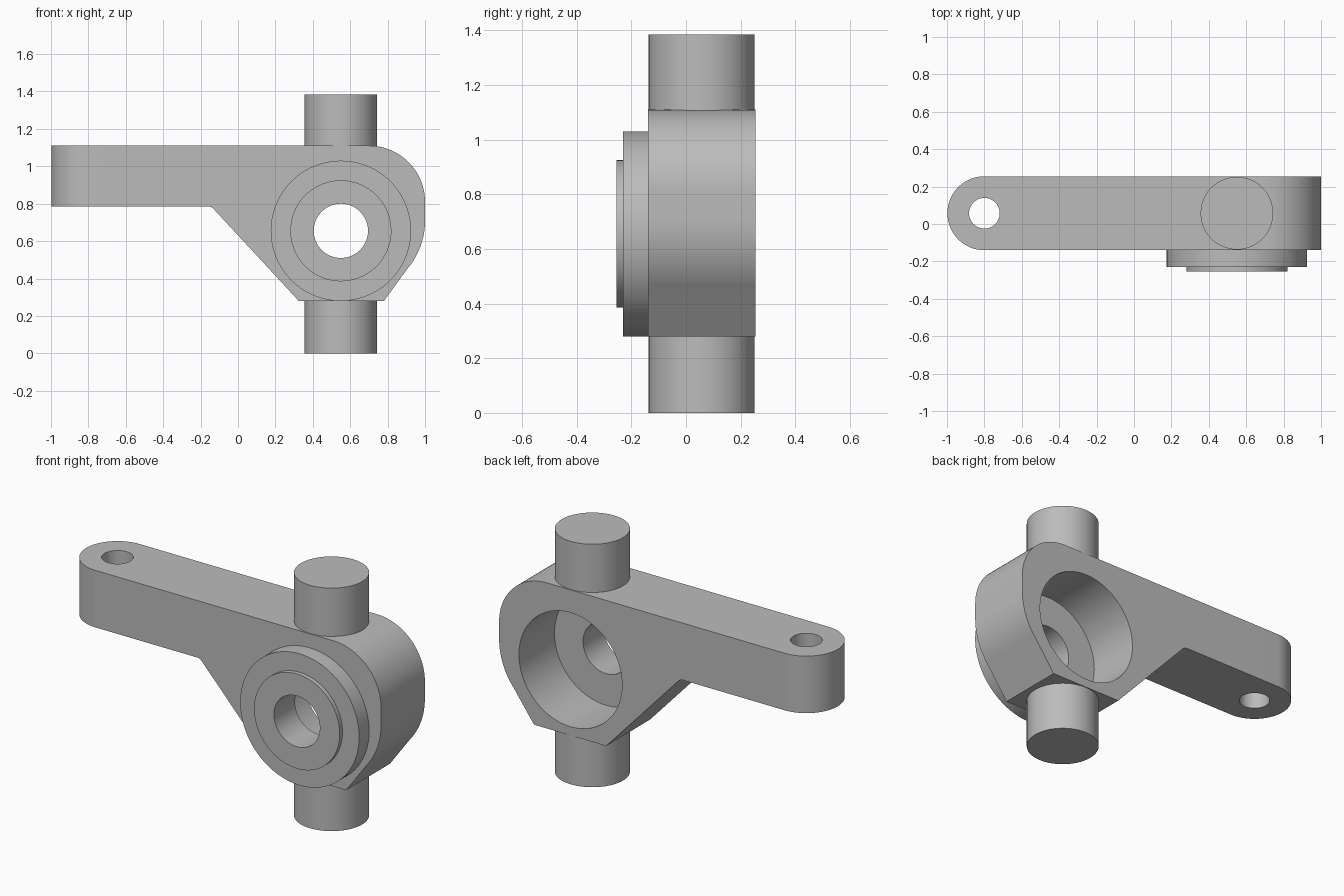
import bpy
import bmesh
from math import cos, sin, pi, radians
from mathutils import Matrix, Vector

default = bpy.data.objects.get("Cube")
if default:
    bpy.data.objects.remove(default, do_unlink=True)

FRONT, BACK = -0.14, 0.255          # body faces
MID = (FRONT + BACK) / 2
HUB_X, HUB_Z = 0.55, 0.655          # bore axis
ARM_X, ARM_R = -0.80, (BACK - FRONT) / 2

grey = bpy.data.materials.new("plain_grey")
grey.use_nodes = True
colour = (0.5, 0.5, 0.5, 1)
grey.diffuse_color = colour
grey.node_tree.nodes["Principled BSDF"].inputs["Base Color"].default_value = colour


def make_object(name, bm):
    bmesh.ops.recalc_face_normals(bm, faces=bm.faces[:])
    mesh = bpy.data.meshes.new(name)
    bm.to_mesh(mesh)
    bm.free()
    mesh.materials.append(grey)
    obj = bpy.data.objects.new(name, mesh)
    bpy.context.collection.objects.link(obj)
    return obj


def extrude(name, points, offset):
    bm = bmesh.new()
    face = bm.faces.new([bm.verts.new(p) for p in points])
    result = bmesh.ops.extrude_face_region(bm, geom=[face])
    verts = [g for g in result["geom"] if isinstance(g, bmesh.types.BMVert)]
    bmesh.ops.translate(bm, verts=verts, vec=offset)
    return make_object(name, bm)


def cylinder(name, radius, start, end, sides=96):
    start, end = Vector(start), Vector(end)
    axis = end - start
    turn = axis.to_track_quat("Z", "Y").to_matrix().to_4x4()
    bm = bmesh.new()
    bmesh.ops.create_cone(bm, cap_ends=True, segments=sides, radius1=radius,
                          radius2=radius, depth=axis.length,
                          matrix=Matrix.Translation((start + end) / 2) @ turn)
    return make_object(name, bm)


def along_y(name, radius, y0, y1):
    return cylinder(name, radius, (HUB_X, y0, HUB_Z), (HUB_X, y1, HUB_Z))


def arc(cx, cy, r, a0, a1, steps):
    angles = [radians(a0 + (a1 - a0) * i / steps) for i in range(steps + 1)]
    return [(cx + r * cos(a), cy + r * sin(a)) for a in angles]


def activate(obj):
    bpy.ops.object.select_all(action="DESELECT")
    obj.select_set(True)
    bpy.context.view_layer.objects.active = obj


def boolean(obj, cutter, operation="DIFFERENCE"):
    mod = obj.modifiers.new("cut", "BOOLEAN")
    mod.operation, mod.object, mod.solver = operation, cutter, "EXACT"
    activate(obj)
    bpy.ops.object.modifier_apply(modifier=mod.name)


# Side outline of the arm and knuckle
outline = [(-1.1, 1.11), (-1.1, 0.785)]
outline += arc(-0.16, 0.745, 0.04, 90, 43, 5)
outline += [(0.325, 0.28), (0.78, 0.28)]
outline += arc(0.6, 0.71, 0.4, -40, 0, 16)
outline += arc(0.7, 0.81, 0.3, 0, 90, 24)
body = extrude("arm_and_knuckle", [(x, FRONT, z) for x, z in outline],
               (0, BACK - FRONT, 0))

# Round the free end of the arm in plan
plan = arc(ARM_X, MID, ARM_R, 90, 270, 48)
plan = [(1.2, BACK + 0.1), (-0.7, BACK + 0.1), (-0.7, BACK)] + plan
plan += [(-0.7, FRONT), (-0.7, FRONT - 0.1), (1.2, FRONT - 0.1)]
trim = extrude("arm_end_trim", [(x, y, -0.2) for x, y in plan], (0, 0, 1.8))
boolean(body, trim, "INTERSECT")

# Stepped hub on the front
flange = along_y("hub_flange", 0.375, -0.23, FRONT + 0.02)
ring = along_y("hub_ring", 0.27, -0.255, FRONT + 0.01)

# Bore, rear pocket and arm hole
bore = along_y("bore_cutter", 0.145, -0.5, 0.5)
pocket = along_y("pocket_cutter", 0.325, -0.065, 0.5)
arm_hole = cylinder("arm_hole_cutter", 0.082, (ARM_X, MID, 0.5), (ARM_X, MID, 1.4), 48)
boolean(flange, ring, "UNION")
bpy.data.objects.remove(ring, do_unlink=True)
boolean(body, flange, "UNION")
bpy.data.objects.remove(flange, do_unlink=True)
for cutter in (pocket, bore, arm_hole):
    boolean(body, cutter)
for helper in (trim, pocket, bore, arm_hole):
    bpy.data.objects.remove(helper, do_unlink=True)

# Upper and lower pivot pins
pins = [cylinder(name, 0.194, (HUB_X, MID, z0), (HUB_X, MID, z1))
        for name, z0, z1 in (("lower_pin", 0, 0.3), ("upper_pin", 1.09, 1.385))]

# Smooth the curved walls and keep flat faces crisp
for obj in [body] + pins:
    activate(obj)
    bpy.ops.object.shade_smooth_by_angle(angle=radians(25))
    normals = obj.modifiers.new("flat_faces", "WEIGHTED_NORMAL")
    normals.keep_sharp = True
